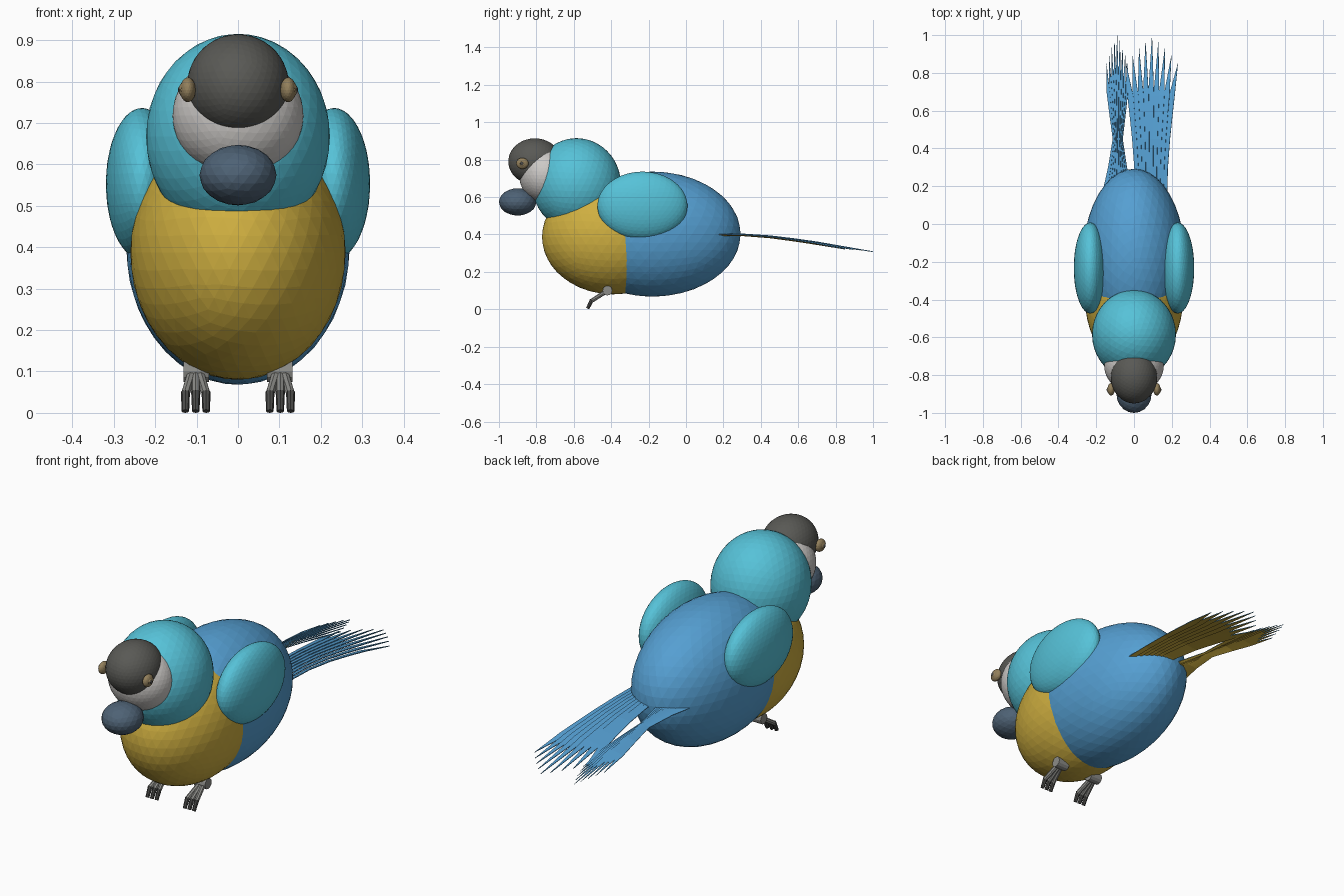
import bpy
import bmesh
from math import radians
from mathutils import Vector

cube = bpy.data.objects.get("Cube")
if cube:
    bpy.data.objects.remove(cube)


def material(name, hex_colour):
    rgb = [int(hex_colour[i:i + 2], 16) / 255 for i in (0, 2, 4)]
    linear = [((c + 0.055) / 1.055) ** 2.4 for c in rgb] + [1]
    mat = bpy.data.materials.new(name)
    mat.use_nodes = True
    mat.diffuse_color = linear
    mat.node_tree.nodes["Principled BSDF"].inputs["Base Color"].default_value = linear
    return mat


blue = material("back blue", "559FD2")
teal = material("head teal", "56C2D8")
gold = material("breast gold", "CFAF40")
charcoal = material("cap charcoal", "595955")
white = material("cheek white", "CCC9C6")
slate = material("beak slate", "4E6275")
tan = material("eye tan", "93805C")
grey = material("foot grey", "8C8C88")
dark = material("claw dark", "4B4B49")


def finish(name, bm, *mats):
    mesh = bpy.data.meshes.new(name)
    bm.to_mesh(mesh)
    bm.free()
    for mat in mats:
        mesh.materials.append(mat)
    obj = bpy.data.objects.new(name, mesh)
    bpy.context.collection.objects.link(obj)
    return obj


def ellipsoid(name, centre, radii, mat, detail=4):
    bm = bmesh.new()
    bmesh.ops.create_icosphere(bm, subdivisions=detail, radius=1)
    bmesh.ops.scale(bm, vec=radii, verts=bm.verts)
    bmesh.ops.translate(bm, vec=centre, verts=bm.verts)
    return finish(name, bm, mat)


def rod(name, start, end, r1, r2, mat, sides=8):
    a, b = Vector(start), Vector(end)
    bm = bmesh.new()
    bmesh.ops.create_cone(bm, cap_ends=True, segments=sides,
                          radius1=r1, radius2=r2, depth=(b - a).length)
    turn = (b - a).to_track_quat('Z', 'Y').to_matrix()
    bmesh.ops.rotate(bm, cent=(0, 0, 0), matrix=turn, verts=bm.verts)
    bmesh.ops.translate(bm, vec=(a + b) / 2, verts=bm.verts)
    return finish(name, bm, mat)


# Body and head
ellipsoid("body", (0, -0.18, 0.402), (0.27, 0.472, 0.334), blue)
ellipsoid("breast", (0, -0.39, 0.387), (0.26, 0.38, 0.307), gold)
ellipsoid("head", (0, -0.585, 0.667), (0.222, 0.237, 0.248), teal)
ellipsoid("cheeks", (0, -0.75, 0.718), (0.158, 0.142, 0.15), white)
ellipsoid("cap", (0, -0.808, 0.79), (0.123, 0.142, 0.124), charcoal)
ellipsoid("beak", (0, -0.9, 0.574), (0.093, 0.1, 0.073), slate, 3)

# Paired wings, eyes and feet
for side, s in (("left", 1), ("right", -1)):
    ellipsoid(side + "_wing", (s * 0.232, -0.233, 0.553), (0.087, 0.241, 0.183), teal)
    ellipsoid(side + "_eye", (s * 0.121, -0.875, 0.78), (0.019, 0.033, 0.03), tan, 3)
    ellipsoid(side + "_eye_bump", (s * 0.133, -0.877, 0.78), (0.01, 0.018, 0.018), tan, 2)
    ellipsoid(side + "_pupil", (s * 0.139, -0.878, 0.78), (0.006, 0.01, 0.01), dark, 2)
    rod(side + "_ankle", (s * 0.07, -0.42, 0.1), (s * 0.132, -0.42, 0.1),
        0.026, 0.026, grey, 12)
    for i, spread in enumerate((-1, 0, 1)):
        knuckle = (s * 0.102 + spread * 0.025, -0.505, 0.045)
        rod(f"{side}_toe_{i}", (s * 0.102 + spread * 0.008, -0.42, 0.1), knuckle,
            0.012, 0.011, grey)
        rod(f"{side}_claw_{i}", (knuckle[0], -0.503, 0.05), (knuckle[0], -0.526, 0.004),
            0.011, 0.009, dark)


def tail_height(y):
    return 0.402 - 0.155 * max(0, y - 0.33) ** 1.3


def tail_fan(name, sections, tips, width_scale, count=9):
    """Overlapping pointed feathers following (y, centre x, half spread) sections."""
    bm = bmesh.new()
    for i in range(count):
        t = 2 * i / (count - 1) - 1
        length = 1 - 0.15 * abs(t) ** 1.2
        drop = 0.012 * t * t
        rows = []
        for y, cx, spread in sections:
            x, half = cx + t * spread, width_scale * abs(spread) / count
            z = tail_height(y) - drop * y
            # Tilted strips make the overlapping streaks
            rows.append((bm.verts.new((x - half, y, z - 0.003)),
                         bm.verts.new((x + half, y, z + 0.003))))
        for (a, b), (c, d) in zip(rows, rows[1:]):
            bm.faces.new((a, b, d, c))
        tip = bm.verts.new((tips[0] + t * tips[1], length, tail_height(length) - drop))
        bm.faces.new((*rows[-1], tip))
    fan = finish(name, bm, blue, gold)
    shell = fan.modifiers.new("gold underside", 'SOLIDIFY')
    shell.thickness = 0.004
    shell.offset = -1
    shell.material_offset = 1


# Tail: one open fan and one pinched fan
tail_fan("left_tail", [(0.17, 0.09, 0.075), (0.3, 0.09, 0.078), (0.45, 0.09, 0.088),
                       (0.58, 0.09, 0.1), (0.68, 0.09, 0.11)], (0.095, 0.137), 1.25)
tail_fan("right_tail", [(0.17, -0.09, 0.065), (0.3, -0.088, 0.042), (0.45, -0.087, 0.022),
                        (0.58, -0.088, 0.036), (0.7, -0.089, 0.048)], (-0.09, 0.057), 1.6)
